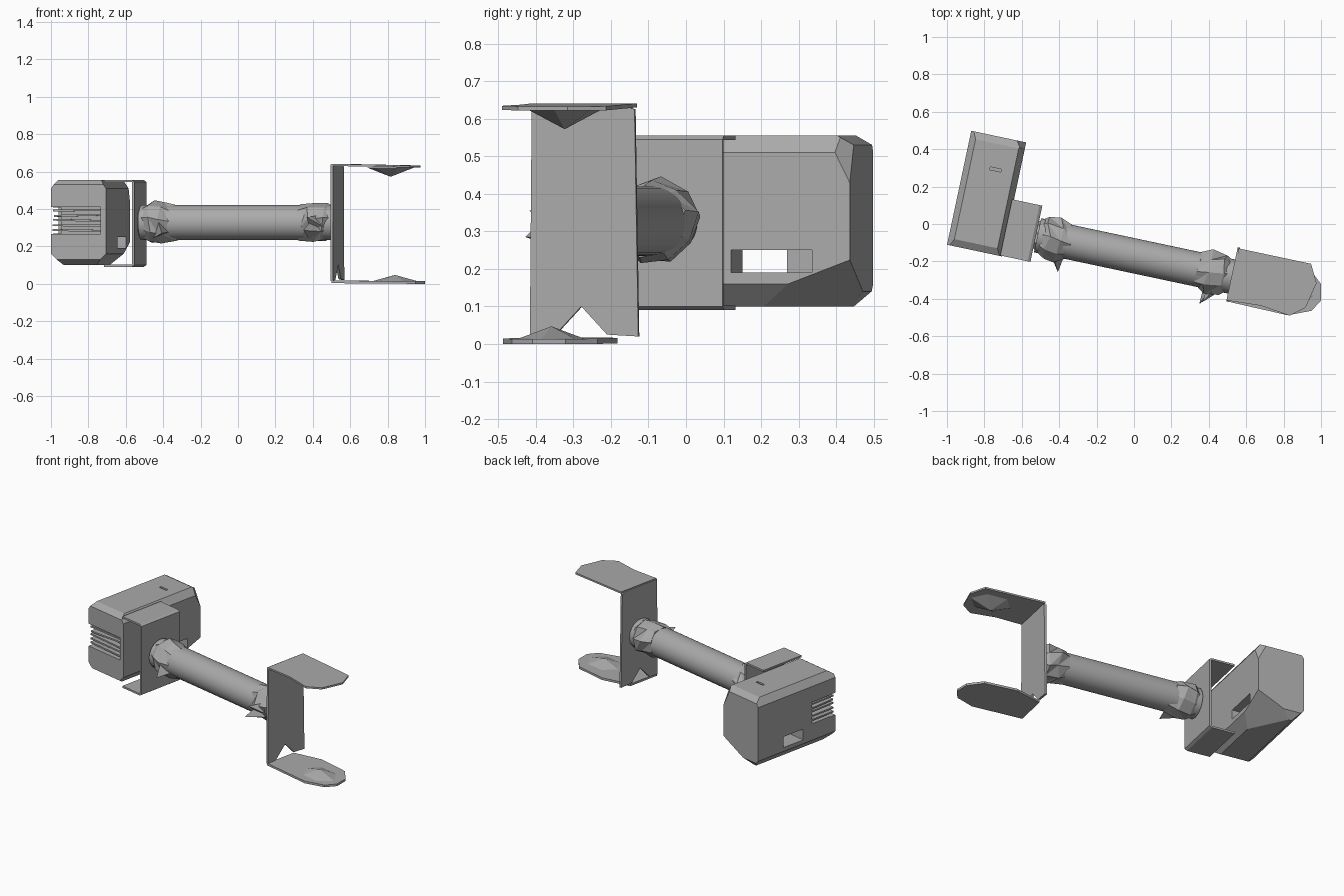
import bpy
import bmesh
import math
import random
from mathutils import Matrix, Vector

random.seed(4)
if "Cube" in bpy.data.objects:
    bpy.data.objects.remove(bpy.data.objects["Cube"])

grey = bpy.data.materials.new("grey")
grey.use_nodes = True
grey.diffuse_color = (0.4, 0.4, 0.4, 1)
grey.node_tree.nodes["Principled BSDF"].inputs["Base Color"].default_value = (0.4, 0.4, 0.4, 1)

# Local frame: u runs along the shaft, v across it, z up
FRAME = Matrix.Translation((0, -0.17, 0)) @ Matrix.Rotation(math.radians(-12), 4, "Z")
MID = 0.327


def finish(name, bm):
    bmesh.ops.recalc_face_normals(bm, faces=bm.faces)
    mesh = bpy.data.meshes.new(name)
    bm.transform(FRAME)
    bm.to_mesh(mesh)
    bm.free()
    mesh.materials.append(grey)
    obj = bpy.data.objects.new(name, mesh)
    bpy.context.collection.objects.link(obj)
    return obj


def box_bm(u, v, z):
    bm = bmesh.new()
    bmesh.ops.create_cube(bm, size=1)
    lo, hi = Vector((u[0], v[0], z[0])), Vector((u[1], v[1], z[1]))
    for p in bm.verts:
        p.co = Vector([lo[i] + (p.co[i] + 0.5) * (hi[i] - lo[i]) for i in range(3)])
    return bm


def prism(name, points, place, lo, hi):
    """Extrude an outline; place(a, b, depth) gives the position."""
    bm = bmesh.new()
    rings = [[bm.verts.new(place(a, b, d)) for a, b in points] for d in (lo, hi)]
    bm.faces.new(rings[0])
    bm.faces.new(rings[1])
    n = len(points)
    for i in range(n):
        j = (i + 1) % n
        bm.faces.new((rings[0][i], rings[0][j], rings[1][j], rings[1][i]))
    return finish(name, bm)


def chop(bm, point, normal):
    """Cut off everything beyond a plane and close the opening."""
    cut = bmesh.ops.bisect_plane(bm, geom=bm.verts[:] + bm.edges[:] + bm.faces[:],
                                 plane_co=point, plane_no=normal, clear_outer=True)
    edges = [e for e in cut["geom_cut"] if isinstance(e, bmesh.types.BMEdge)]
    bmesh.ops.edgenet_fill(bm, edges=edges)


def carve(obj, cutters):
    for c in cutters:
        c.hide_render = True
        mod = obj.modifiers.new("cut", "BOOLEAN")
        mod.operation = "DIFFERENCE"
        mod.object = c
    bpy.context.view_layer.update()
    graph = bpy.context.evaluated_depsgraph_get()
    obj.data = bpy.data.meshes.new_from_object(obj.evaluated_get(graph))
    obj.modifiers.clear()
    for c in cutters:
        bpy.data.objects.remove(c)


# Housing block with chamfered edges
bm = box_bm((-0.99, -0.69), (-0.15, 0.473), (0.1, 0.555))
for side, edge in ((-1, -0.99), (1, -0.69)):
    chop(bm, (edge, 0, 0.51), (side * 1.4, 0, 1))
    chop(bm, (edge, 0, 0.16), (side, 0, -1))
chop(bm, (0, 0.473, 0.53), (0, 1, 1.6))
chop(bm, (0, 0.473, 0.14), (0, 1, -1))
chop(bm, (0, -0.15, 0.53), (0, -1, 1.5))
chop(bm, (0, -0.15, 0.13), (0, -1, -1.5))
chop(bm, (-0.69, 0.41, 0.555), (1, 1, 0.5))
chop(bm, (-0.69, 0.2, 0.12), (0.5, 0.38, -1))
housing = finish("housing", bm)

# Side slots, vent recess and small top opening
carve(housing, [
    finish("slot_right", box_bm((-0.84, -0.6), (0.15, 0.37), (0.19, 0.25))),
    finish("slot_left", box_bm((-1.1, -0.835), (0.11, 0.27), (0.185, 0.255))),
    finish("vent_front", box_bm((-1.1, -0.72), (-0.2, -0.105), (0.265, 0.41))),
    finish("vent_side", box_bm((-1.1, -0.945), (-0.12, 0.04), (0.268, 0.408))),
    finish("top_opening", box_bm((-0.85, -0.79), (0.29, 0.305), (0.5, 0.6))),
])

# Vent slats wrapping round the front corner
for i in range(5):
    z = 0.285 + i * 0.027
    tilt = random.uniform(-0.03, 0.03)
    out = random.uniform(0, 0.012)
    prism("vent_slat", [(-0.985, 0.035), (-0.985 + out, -0.14 - out / 2), (-0.715, -0.142 + out),
                        (-0.715, -0.1), (-0.94, -0.1), (-0.94, 0.035)],
          lambda a, b, d: (a, b, d + tilt * (a + 0.85)), z - 0.005, z + 0.005)

# Open bracket between housing and shaft
prism("bracket", [(-0.7, 0.09), (-0.55, 0.09), (-0.535, 0.1), (-0.535, 0.545), (-0.55, 0.555),
                  (-0.7, 0.555), (-0.7, 0.543), (-0.547, 0.543), (-0.547, 0.102), (-0.7, 0.102)],
      lambda a, b, d: (a, d, b), -0.147, 0.16)

# Round shaft
bm = bmesh.new()
bmesh.ops.create_cone(bm, cap_ends=True, segments=40, radius1=0.093, radius2=0.093, depth=1.06,
                      matrix=Matrix.Translation((0.003, 0, MID)) @ Matrix.Rotation(math.pi / 2, 4, "Y"))
for f in bm.faces:
    f.smooth = len(f.verts) == 4
    if not f.smooth:
        for e in f.edges:
            e.smooth = False
finish("shaft", bm)


# Rough faceted collars at both shaft ends
def collar(name, start, end):
    bm = bmesh.new()
    rings = []
    for t, radius in ((0, 0.07), (0.35, 0.108), (0.7, 0.112), (1, 0.09)):
        ring = []
        for k in range(9):
            a = math.tau * k / 9 + t * 0.3
            r = radius * random.uniform(0.92, 1.12)
            u = start + (end - start) * (t + random.uniform(-0.1, 0.1) * (t > 0))
            ring.append(bm.verts.new((u, r * math.cos(a), MID + r * math.sin(a))))
        rings.append(ring)
    for r0, r1 in zip(rings, rings[1:]):
        for k in range(9):
            j = (k + 1) % 9
            bm.faces.new((r0[k], r0[j], r1[j]))
            bm.faces.new((r0[k], r1[j], r1[k]))
    bm.faces.new(rings[0])
    bm.faces.new(rings[-1])
    return finish(name, bm)


collar("housing_collar", -0.54, -0.345)
collar("clamp_collar", 0.54, 0.35)


def fin(name, base_u, tip):
    bm = bmesh.new()
    corners = [(base_u, -0.04, MID - 0.09), (base_u + 0.11, -0.05, MID - 0.05),
               (base_u + 0.04, -0.08, MID + 0.04), tip]
    v = [bm.verts.new(c) for c in corners]
    for ids in ((0, 1, 2), (0, 1, 3), (1, 2, 3), (0, 2, 3)):
        bm.faces.new([v[i] for i in ids])
    finish(name, bm)


fin("housing_collar_fin", -0.47, (-0.38, -0.17, 0.27))
fin("clamp_collar_fin_low", 0.4, (0.395, -0.18, 0.285))
fin("clamp_collar_fin_high", 0.42, (0.41, -0.165, 0.355))

# Clamp back plate with a notch at its foot
prism("clamp_plate", [(-0.135, 0.015), (-0.07, 0.02), (0.005, 0.1), (0.075, 0.025), (0.16, 0.02),
                      (0.15, 0.625), (0.11, 0.637), (-0.13, 0.637)],
      lambda a, b, d: (d, a, b), 0.533, 0.547)

# Clamp arms
prism("clamp_arm_bottom", [(0.54, -0.135), (0.87, -0.14), (0.99, -0.09), (1.028, -0.025),
                           (1.01, 0.06), (0.93, 0.13), (0.72, 0.14), (0.54, 0.08)],
      lambda a, b, d: (a, b, d + 0.008 * (0.95 - a)), 0, 0.014)
prism("clamp_arm_top", [(0.54, -0.13), (0.72, -0.12), (0.88, -0.14), (0.955, -0.08),
                        (0.985, 0.06), (0.935, 0.155), (0.54, 0.155)],
      lambda a, b, d: (a, b, d - 0.02 * (a - 0.54)), 0.63, 0.641)


# Low pointed grip pads on the inner faces of the arms
def pad(name, u, v, z, height):
    bm = bmesh.new()
    tip = bm.verts.new((u, v, z + height))
    rim = []
    for k in range(6):
        a = math.tau * k / 6
        rim.append(bm.verts.new((u + 0.13 * math.cos(a), v + 0.095 * math.sin(a), z)))
    bm.faces.new(rim)
    for k in range(6):
        bm.faces.new((rim[k], rim[(k + 1) % 6], tip))
    finish(name, bm)


pad("grip_pad_bottom", 0.86, -0.01, 0.012, 0.035)
pad("grip_pad_top", 0.83, 0.02, 0.622, -0.05)
